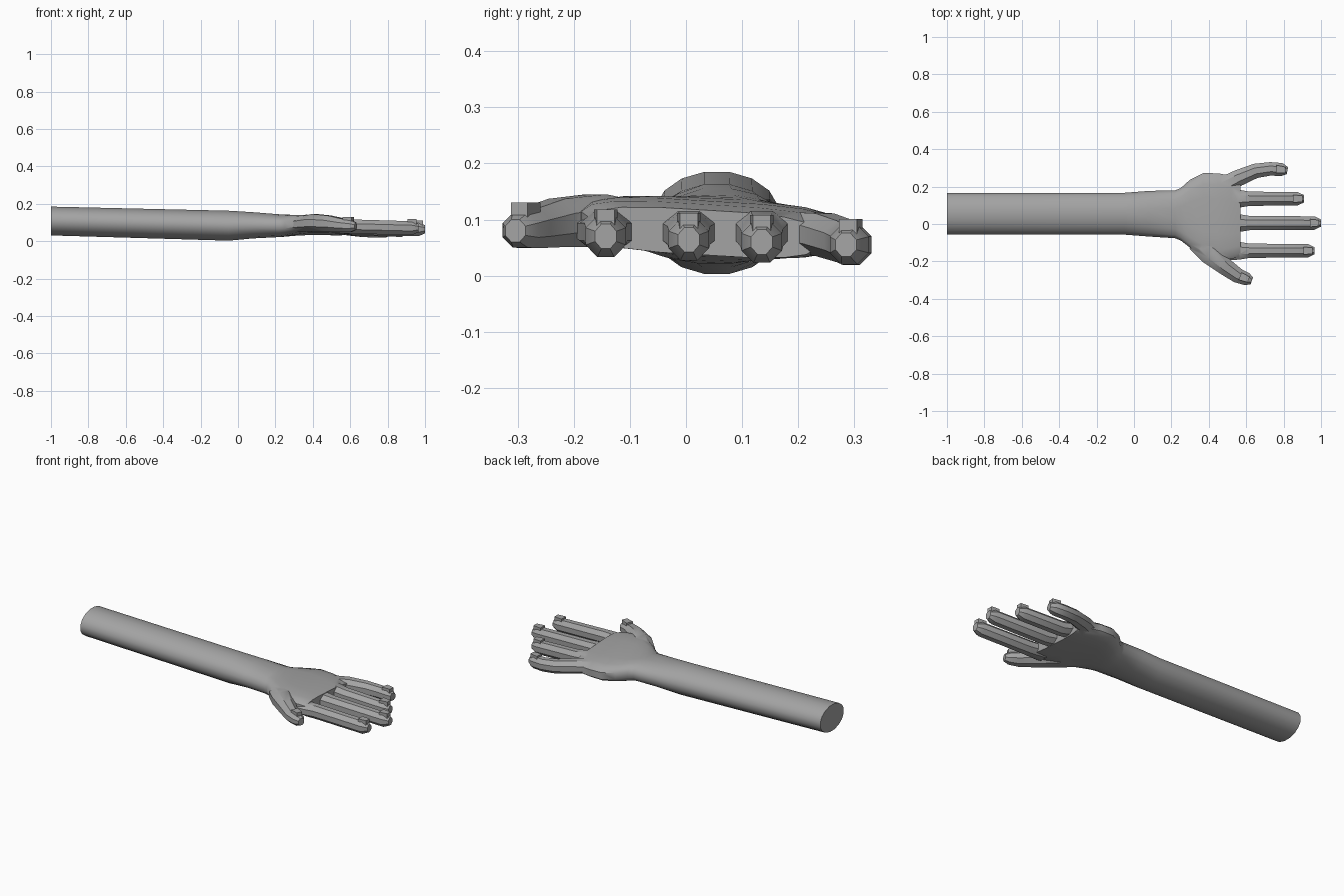
import bpy
import bmesh
from math import cos, sin, pi, atan2
from mathutils import Vector, Matrix

cube = bpy.data.objects.get("Cube")
if cube:
    bpy.data.objects.remove(cube, do_unlink=True)

grey = bpy.data.materials.new("plain grey")
grey.use_nodes = True
COLOR = (0.37, 0.37, 0.37, 1)
grey.diffuse_color = COLOR
grey.node_tree.nodes["Principled BSDF"].inputs["Base Color"].default_value = COLOR


def make_object(name, bm):
    bmesh.ops.recalc_face_normals(bm, faces=bm.faces)
    mesh = bpy.data.meshes.new(name)
    bm.to_mesh(mesh)
    bm.free()
    mesh.materials.append(grey)
    obj = bpy.data.objects.new(name, mesh)
    bpy.context.collection.objects.link(obj)
    return obj


def spow(v, p):
    return abs(v) ** p * (1 if v >= 0 else -1)


def loft(name, stations, sides, follow=True):
    """Skin rings given as x, y, z, half width, half height, squareness, roll."""
    bm = bmesh.new()
    rings = []
    for i, st in enumerate(stations):
        x, y, z, w, h, p, roll = (tuple(st) + (1, 0))[:7] if len(st) < 7 else st
        across = Vector((0, 1, 0))
        if follow:
            a = stations[max(i - 1, 0)]
            b = stations[min(i + 1, len(stations) - 1)]
            d = Vector((b[0] - a[0], b[1] - a[1], 0)).normalized()
            across = Vector((-d.y, d.x, 0))
        ring = []
        for k in range(sides):
            t = 2 * pi * (k + 0.5) / sides
            u = w * spow(cos(t), p) / cos(pi / sides) ** p
            v = h * spow(sin(t), p) / cos(pi / sides) ** p
            ring.append(bm.verts.new(Vector((x, y, z + v + roll * u)) + across * u))
        rings.append(ring)
    for r, s in zip(rings, rings[1:]):
        for k in range(sides):
            n = (k + 1) % sides
            bm.faces.new((r[k], r[n], s[n], s[k]))
    bm.faces.new(rings[0])
    bm.faces.new(rings[-1])
    return make_object(name, bm)


# Forearm, wrist and palm in one skin
hand = loft("arm_and_palm", [
    (-1, .055, .108, .11, .077, 1, 0),
    (-.05, .055, .083, .112, .08, 1, 0),
    (.08, .055, .085, .122, .07, .95, 0),
    (.22, .052, .083, .128, .061, .85, 0),
    (.25, .052, .083, .14, .058, .75, -.02),
    (.30, .055, .085, .182, .053, .65, -.05),
    (.37, .05, .087, .222, .049, .55, -.06),
    (.45, .042, .086, .229, .047, .55, -.06),
    (.52, .035, .082, .222, .045, .55, -.06),
    (.57, .03, .077, .203, .040, .6, -.06)], 16, follow=False)

# Straight fingers: y, height, tip x
parts, nails = [], []
for name, y, z, tip in (("index_finger", -.143, .070, .965),
                        ("middle_finger", .005, .064, 1.0),
                        ("ring_finger", .135, .060, .91)):
    parts.append(loft(name, [
        (.50, y, .080, .052, .034),
        (.565, y, .078, .047, .037),
        (.62, y, z + .008, .038, .038),
        (tip - .035, y, z, .036, .037),
        (tip, y, z, .019, .022)], 8))
    nails.append((name, tip - .035, y, z + .036, 0, .012))

# Curved little finger
parts.append(loft("little_finger", [
    (.45, .19, .08, .05, .034),
    (.56, .247, .073, .044, .038),
    (.65, .284, .061, .039, .037),
    (.73, .295, .055, .036, .036),
    (.79, .291, .055, .035, .035),
    (.82, .285, .055, .019, .021)], 8))
nails.append(("little_finger", .785, .291, .089, atan2(-.1, 1), .012))

# Thumb
parts.append(loft("thumb", [
    (.34, -.09, .09, .06, .04),
    (.41, -.16, .098, .06, .047),
    (.49, -.23, .094, .046, .043),
    (.555, -.276, .085, .040, .036),
    (.605, -.295, .081, .034, .031),
    (.63, -.304, .08, .019, .02)], 8))
nails.append(("thumb", .59, -.288, .110, atan2(-.4, 1), .020))

# Merge the digits into the palm
bpy.context.view_layer.objects.active = hand
for part in parts:
    mod = hand.modifiers.new("join", "BOOLEAN")
    mod.operation = "UNION"
    mod.solver = "EXACT"
    mod.object = part
    bpy.ops.object.modifier_apply(modifier=mod.name)
for part in parts:
    bpy.data.objects.remove(part, do_unlink=True)
hand.name = "arm_and_hand"

bpy.ops.object.select_all(action="DESELECT")
hand.select_set(True)
bpy.ops.object.shade_smooth_by_angle(angle=pi / 5)

# Fingernails: small raised blocks, narrower at the tip
for name, x, y, z, turn, rise in nails:
    bm = bmesh.new()
    bmesh.ops.create_cube(bm, size=1)
    for v in bm.verts:
        v.co.x *= .05
        v.co.y *= .042 if v.co.x < 0 else .032
        v.co.z = rise if v.co.z > 0 else -.02
    bm.transform(Matrix.Translation((x, y, z)) @ Matrix.Rotation(turn, 4, "Z"))
    make_object(name + "_nail", bm)
